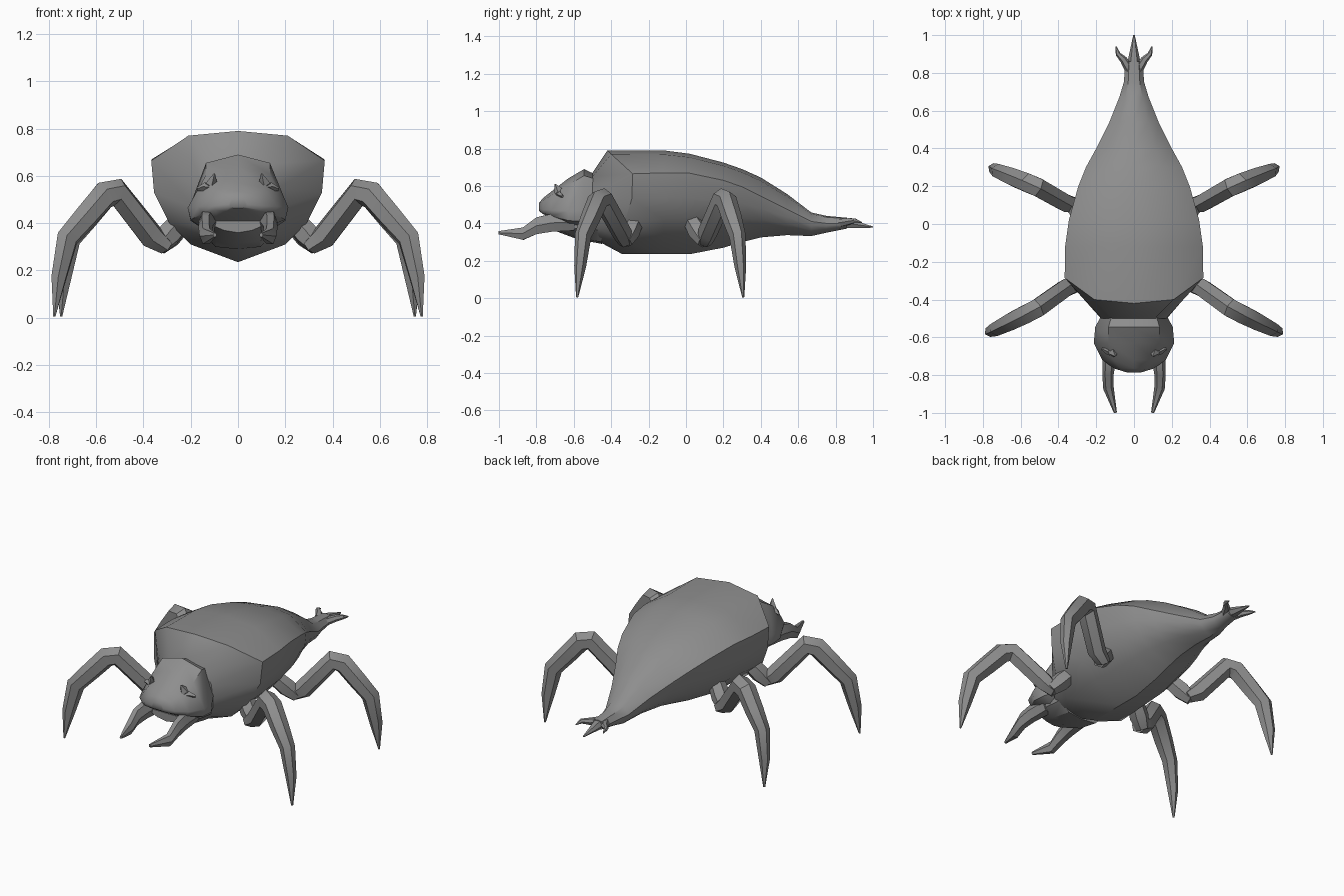
import bpy, bmesh, math
from mathutils import Vector

if "Cube" in bpy.data.objects:
    bpy.data.objects.remove(bpy.data.objects["Cube"])

# Dark grey carapace colour
dark = bpy.data.materials.new("dark_grey")
dark.diffuse_color = (.27, .27, .27, 1)
dark.use_nodes = True
dark.node_tree.nodes["Principled BSDF"].inputs["Base Color"].default_value = dark.diffuse_color


def finish(name, rings, angle=32, mirror=False):
    """Skin a list of equal-length vertex rings and cap both ends."""
    bm = bmesh.new()
    vs = [[bm.verts.new(p) for p in r] for r in rings]
    n = len(rings[0])
    for a, b in zip(vs, vs[1:]):
        for i in range(n):
            j = (i + 1) % n
            bm.faces.new((a[i], a[j], b[j], b[i]))
    bm.faces.new(vs[0])
    bm.faces.new(vs[-1])
    bmesh.ops.recalc_face_normals(bm, faces=bm.faces)
    me = bpy.data.meshes.new(name)
    bm.to_mesh(me)
    bm.free()
    me.materials.append(dark)
    ob = bpy.data.objects.new(name, me)
    bpy.context.collection.objects.link(ob)
    if mirror:
        ob.modifiers.new("Mirror", 'MIRROR').use_mirror_merge = False
    bpy.ops.object.select_all(action='DESELECT')
    ob.select_set(True)
    bpy.context.view_layer.objects.active = ob
    bpy.ops.object.shade_smooth_by_angle(angle=math.radians(angle))
    return ob


def sym(half):
    """Close a right-hand half ring (first and last on x=0) into a full one."""
    return half + [(-x, y, z) for x, y, z in half[-2:0:-1]]


def tube(name, path, side, n=6, mirror=True):
    """Tapered limb along (x, y, z, radius in plane, radius along side)."""
    pts = [Vector(p[:3]) for p in path]
    s = Vector(side).normalized()
    rings = []
    for i, p in enumerate(path):
        d = Vector((0, 0, 0))
        if i:
            d += (pts[i] - pts[i - 1]).normalized()
        if i < len(pts) - 1:
            d += (pts[i + 1] - pts[i]).normalized()
        u = s.cross(d).normalized()
        rings.append([pts[i] + u * p[3] * math.cos(2 * math.pi * k / n)
                      + s * p[4] * math.sin(2 * math.pi * k / n) for k in range(n)])
    return finish(name, rings, 35, mirror)


# Body: narrow neck ring, slanted shell front, then sections to the tail
body = [sym([(0, -.50, .67), (.11, -.50, .65), (.17, -.50, .55), (.175, -.50, .46),
             (.16, -.50, .39), (.10, -.49, .33), (0, -.48, .31)]),
        sym([(0, -.42, .79), (.21, -.40, .77), (.367, -.285, .665), (.355, -.29, .53),
             (.29, -.33, .40), (.20, -.35, .31), (0, -.34, .235)])]
sections = [  # y, half width, top, rim, bottom
    (-.12, .365, .79, .67, .235), (.02, .345, .772, .668, .235),
    (.20, .295, .725, .63, .27), (.30, .255, .69, .595, .30),
    (.40, .20, .645, .545, .325), (.54, .13, .557, .475, .337),
    (.67, .078, .458, .41, .332), (.75, .054, .44, .40, .35),
    (.86, .045, .43, .40, .372)]
for y, w, t, r, b in sections:
    h = r - b
    body.append(sym([(0, y, t), (w * .57, y, t - .18 * (t - r)), (w, y, r),
                     (w * .96, y, r - .3 * h), (w * .8, y, r - .57 * h),
                     (w * .54, y, r - .8 * h), (0, y, b)]))
finish("body_shell", body, 38)

# Tail spikes
tube("tail_spike", [(0, .80, .40, .025, .025), (0, .87, .40, .032, .028),
                    (0, 1.0, .38, .004, .004)], (0, 0, 1), mirror=False)
tube("tail_prongs", [(.02, .81, .40, .025, .025), (.055, .87, .41, .02, .02),
                     (.085, .90, .415, .013, .014), (.095, .94, .405, .003, .003)], (0, 0, 1))

# Head: hood ring behind, sloping face, rounded blunt lip
head = [(-.46, [(0, .65), (.11, .63), (.16, .50), (.16, .42), (.10, .36), (0, .34)]),
        (-.545, [(0, .69), (.135, .655), (.205, .47), (.20, .41), (.11, .35), (0, .33)]),
        (-.63, [(0, .64), (.135, .605), (.213, .465), (.20, .415), (.11, .38), (0, .37)]),
        (-.72, [(0, .57), (.11, .55), (.168, .47), (.15, .44), (.09, .425), (0, .425)]),
        (-.765, [(0, .535), (.07, .523), (.105, .473), (.095, .455), (.05, .45), (0, .45)]),
        (-.785, [(0, .51), (.025, .506), (.04, .48), (.035, .467), (.02, .465), (0, .465)])]
finish("head", [sym([(x, y, z) for x, z in h]) for y, h in head], 42)

# Lower jaw
jaw = [(-.45, .16, .43, .29), (-.58, .16, .43, .315), (-.70, .10, .41, .36)]
finish("lower_jaw", [sym([(0, y, t), (w, y, t), (w * .95, y, (t + b) / 2),
                          (w * .6, y, b + .01), (0, y, b)]) for y, w, t, b in jaw])

# Mandibles
tube("mandibles", [(.12, -.60, .405, .045, .05), (.132, -.72, .403, .036, .055),
                   (.138, -.80, .387, .03, .052), (.135, -.87, .345, .028, .038),
                   (.098, -1.0, .35, .008, .01)], (0, 0, 1))

# Brow horns over the eyes, with a low eye ridge running outwards
tube("brow_horns", [(.115, -.64, .54, .04, .035), (.112, -.685, .57, .028, .024),
                    (.10, -.70, .61, .003, .003)], (1, 0, 0), 4)
tube("eye_ridges", [(.10, -.695, .55, .01, .012), (.14, -.675, .555, .016, .018),
                    (.172, -.66, .545, .006, .008)], (0, 0, 1), 4)


# Legs: hip, rising thigh, knee, falling shin, pointed foot
def leg(name, hip, low, knee, ankle, tip):
    d = Vector(tip) - Vector(low)
    side = (-d.y, d.x, 0)
    tube(name + "_hips", [(*hip, .05, .05), (*[(a + b) / 2 for a, b in zip(hip, low)], .055, .055),
                          (*low, .038, .04)], side)
    shin = [ankle[i] * .5 + tip[i] * .5 + (.008 if i == 0 else 0) for i in range(3)]
    inner = [low[0] - .03, low[1], low[2]]
    outer = [knee[0] + .055, knee[1] + d.y * .11, knee[2] - .012]
    mid = [(a + b) / 2 for a, b in zip(outer, ankle)]
    tube(name + "_legs", [(*inner, .035, .04), (low[0] + .03, low[1] + d.y * .06, low[2] + .045, .055, .052),
                          (*knee, .06, .056), (*outer, .06, .056), (*mid, .055, .052),
                          (*ankle, .052, .042), (*shin, .037, .03), (*tip, .005, .006)], side)


leg("front", (.25, -.28, .40), (.335, -.325, .30), (.51, -.445, .53),
    (.722, -.55, .335), (.777, -.582, .005))
leg("back", (.24, .04, .40), (.335, .10, .30), (.51, .195, .53),
    (.712, .275, .335), (.748, .306, .005))
